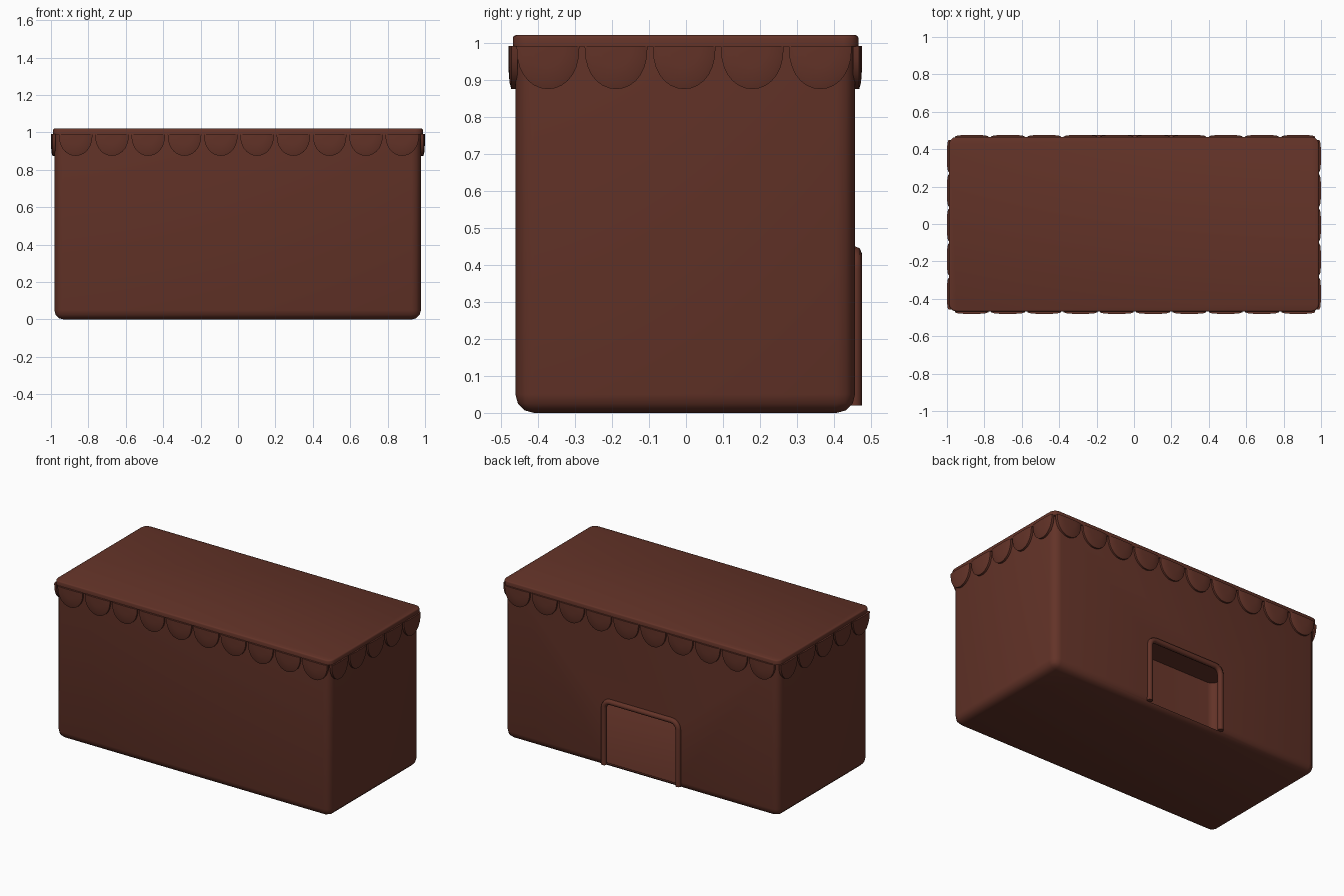
import bpy, bmesh, math
from mathutils import Matrix, Vector

cube = bpy.data.objects.get("Cube")
if cube:
    bpy.data.objects.remove(cube, do_unlink=True)

brown = bpy.data.materials.new("dark_brown")
colour = (0.125, 0.033, 0.021, 1)
brown.diffuse_color = colour
brown.use_nodes = True
brown.node_tree.nodes["Principled BSDF"].inputs["Base Color"].default_value = colour


def make_object(name, bm, angle=50):
    bmesh.ops.recalc_face_normals(bm, faces=bm.faces)
    mesh = bpy.data.meshes.new(name)
    bm.to_mesh(mesh)
    bm.free()
    ob = bpy.data.objects.new(name, mesh)
    bpy.context.collection.objects.link(ob)
    mesh.materials.append(brown)
    activate(ob)
    bpy.ops.object.shade_smooth_by_angle(angle=math.radians(angle))
    return ob


def activate(ob):
    bpy.ops.object.select_all(action='DESELECT')
    ob.select_set(True)
    bpy.context.view_layer.objects.active = ob


def box(lo, hi):
    bm = bmesh.new()
    lo, hi = Vector(lo), Vector(hi)
    bmesh.ops.create_cube(bm, size=1, matrix=Matrix.Translation((lo + hi) / 2)
                          @ Matrix.Diagonal((*(hi - lo), 1)))
    return bm


def bevel(bm, edges, width, segments):
    bmesh.ops.bevel(bm, geom=edges, offset=width, segments=segments,
                    profile=0.5, affect='EDGES')


def upright(e):
    return abs(e.verts[0].co.z - e.verts[1].co.z) > 0.01


# Hollow body, rounded on the base and upright edges
bm = box((-0.982, -0.461, 0), (0.978, 0.457, 0.995))
bevel(bm, [e for e in bm.edges if min(v.co.z for v in e.verts) < 0.1], 0.05, 3)
body = make_object("body", bm)
shell = body.modifiers.new("wall", 'SOLIDIFY')
shell.thickness = 0.012

# Doorway cut through the back wall
bm = box((-0.265, 0.38, 0.02), (0.265, 0.6, 0.43))
bevel(bm, [e for e in bm.edges if all(v.co.z > 0.4 for v in e.verts)
           and abs(e.verts[0].co.y - e.verts[1].co.y) > 0.1], 0.04, 4)
cutter = make_object("doorway_cutter", bm)
cut = body.modifiers.new("doorway", 'BOOLEAN')
cut.operation = 'DIFFERENCE'
cut.solver = 'EXACT'
cut.object = cutter
activate(body)
for name in [m.name for m in body.modifiers if m.type in {'SOLIDIFY', 'BOOLEAN'}]:
    bpy.ops.object.modifier_apply(modifier=name)
bpy.data.objects.remove(cutter, do_unlink=True)
bpy.ops.object.shade_smooth_by_angle(angle=math.radians(50))

# Lid
bm = box((-0.989, -0.468, 0.99), (0.989, 0.466, 1.021))
bevel(bm, [e for e in bm.edges if upright(e)], 0.04, 3)
bevel(bm, [e for e in bm.edges if all(v.co.z > 1.01 for v in e.verts)], 0.008, 2)
make_object("lid", bm)

# Door frame: rounded tube around the opening
half, top, r = 0.265, 0.432, 0.045
arc = [(half - r + r * math.cos(a), top - r + r * math.sin(a))
       for a in (i * math.pi / 8 for i in range(5))]
path = [(half, 0.02)] + arc + [(-x, z) for x, z in reversed(arc)] + [(-half, 0.02)]
curve = bpy.data.curves.new("door_frame", 'CURVE')
curve.dimensions = '3D'
curve.bevel_depth = 0.018
curve.bevel_resolution = 2
curve.use_fill_caps = True
spline = curve.splines.new('POLY')
spline.points.add(len(path) - 1)
for p, (x, z) in zip(spline.points, path):
    p.co = (x, 0.457, z, 1)
curve.materials.append(brown)
frame = bpy.data.objects.new("door_frame", curve)
bpy.context.collection.objects.link(frame)
activate(frame)
bpy.ops.object.convert(target='MESH')
bpy.ops.object.shade_smooth_by_angle(angle=math.radians(50))


# Puffed scallop, hanging from z = 0.992 and facing outward along local -y
def add_scallop(bm, matrix, half_width):
    steps, drop = 14, 0.117
    rings = []
    for scale, depth in ((1, -0.005), (1, 0.011), (0.85, 0.016), (0.5, 0.019)):
        ring = []
        for i in range(steps + 1):
            a = math.pi * i / steps
            x = half_width * scale * math.cos(a)
            z = 0.992 - drop * scale * math.sin(a) ** 0.85
            ring.append(bm.verts.new(matrix @ Vector((x, -depth, z))))
        rings.append(ring)
    for a, b in zip(rings, rings[1:]):
        for i in range(steps):
            bm.faces.new((a[i], a[i + 1], b[i + 1], b[i]))
    bm.faces.new(rings[0])
    bm.faces.new(rings[-1])
    bm.faces.new([r[0] for r in rings] + [r[-1] for r in reversed(rings)])


# Scallop trim along each wall: name, turn, wall position, count, pitch, centre
rows = (("front_scallops", 0, (0.005, -0.461), 10, 0.194),
        ("back_scallops", 180, (0.005, 0.457), 10, 0.194),
        ("left_scallops", 90, (0.980, -0.005), 5, 0.184),
        ("right_scallops", -90, (-0.981, -0.005), 5, 0.184))
for name, turn, centre, count, pitch in rows:
    bm = bmesh.new()
    place = Matrix.Translation((*centre, 0)) @ Matrix.Rotation(math.radians(turn), 4, 'Z')
    for i in range(count):
        shift = Matrix.Translation(((i - (count - 1) / 2) * pitch, 0, 0))
        add_scallop(bm, place @ shift, pitch / 2 - 0.007)
    make_object(name, bm)
